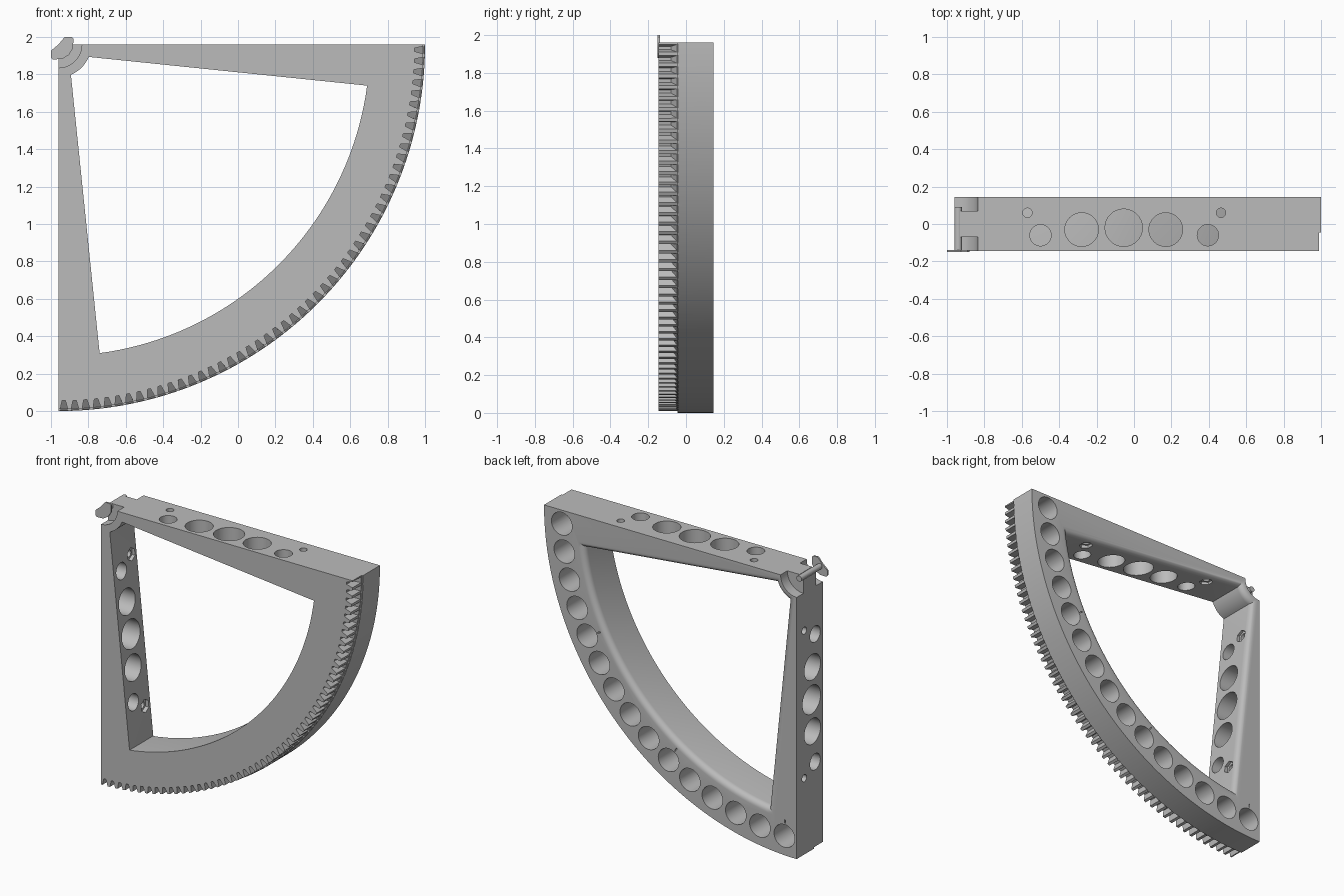
import bpy
import bmesh
from math import sin, cos, atan2, radians, pi
from mathutils import Vector

if "Cube" in bpy.data.objects:
    bpy.data.objects.remove(bpy.data.objects["Cube"])

OX, OZ = -0.96, 1.96       # pivot corner of the quarter frame
R = 1.96                   # rim radius
FRONT, BACK = -0.145, 0.145

grey = bpy.data.materials.new("grey_plastic")
grey.use_nodes = True
COLOUR = (0.5, 0.5, 0.5, 1)
grey.diffuse_color = COLOUR
grey.node_tree.nodes["Principled BSDF"].inputs["Base Color"].default_value = COLOUR


def place(u, v, y):
    """u runs along the top arm, v down the side arm, both from the pivot."""
    return Vector((OX + u, y, OZ - v))


def polar(r, a):
    return r * cos(a), r * sin(a)


def arc(r, a0, a1, n):
    return [polar(r, a0 + (a1 - a0) * i / n) for i in range(n + 1)]


def loft(bm, layers):
    """Solid through matching outlines, given as (points, y)."""
    rings = [[bm.verts.new(place(u, v, y)) for u, v in pts] for pts, y in layers]
    n = len(rings[0])
    for a, b in zip(rings, rings[1:]):
        for i in range(n):
            j = (i + 1) % n
            bm.faces.new((a[i], a[j], b[j], b[i]))
    bm.faces.new(rings[0][::-1])
    bm.faces.new(rings[-1])


def rod(bm, p, q, r, n=32):
    p, q = Vector(p), Vector(q)
    m = (q - p).to_track_quat('Z', 'Y').to_matrix().to_4x4()
    m.translation = (p + q) / 2
    bmesh.ops.create_cone(bm, cap_ends=True, segments=n, radius1=r, radius2=r,
                          depth=(q - p).length, matrix=m)


def finish(name, bm):
    bmesh.ops.recalc_face_normals(bm, faces=bm.faces)
    mesh = bpy.data.meshes.new(name)
    bm.to_mesh(mesh)
    bm.free()
    mesh.materials.append(grey)
    ob = bpy.data.objects.new(name, mesh)
    bpy.context.collection.objects.link(ob)
    return ob


def smooth(ob):
    bpy.ops.object.select_all(action='DESELECT')
    ob.select_set(True)
    bpy.context.view_layer.objects.active = ob
    bpy.ops.object.shade_smooth_by_angle(angle=radians(30))


# Solid quarter disc
bm = bmesh.new()
outline = [(0, 0)] + arc(R, 0, pi / 2, 96)
loft(bm, [(outline, FRONT), (outline, BACK)])
frame = finish("quarter_frame", bm)
cutters = []


def cutter(name, bm):
    ob = finish(name, bm)
    ob.hide_render = True
    cutters.append(ob)
    mod = frame.modifiers.new(name, 'BOOLEAN')
    mod.operation = 'DIFFERENCE'
    mod.solver = 'EXACT'
    mod.object = ob


# Window opening, rounded over at its back edge
def window(e):
    a, h = atan2(0.22 - e, 1.65), atan2(0.07 - e, 0.17)
    return arc(1.665 + e, a, pi / 2 - a, 64) + arc(0.175 - e, pi / 2 - h, h, 12)


bm = bmesh.new()
fillet = 0.04
layers = [(window(0), FRONT - 0.1)]
for i in range(7):
    t = i / 6 * pi / 2
    layers.append((window(fillet * (1 - cos(t))), BACK - fillet * (1 - sin(t))))
layers.append((window(fillet), BACK + 0.1))
loft(bm, layers)
cutter("window_cutter", bm)

# Toothed front half sits slightly inside the rim
bm = bmesh.new()
ring = arc(1.95, -0.08, pi / 2 + 0.08, 96) + arc(2.1, pi / 2 + 0.08, -0.08, 96)
loft(bm, [(ring, FRONT - 0.1), (ring, -0.045)])
cutter("tooth_ring_cutter", bm)

# Gaps between teeth, ramping out towards the back
TEETH = 52
pitch = pi / 2 / TEETH


def gap(a, root):
    def half(r):
        return pitch * (0.15 + 0.19 * (r - 1.905) / 0.045)
    top = 1.97
    return [polar(root, a - half(root)), polar(top, a - half(top)),
            polar(top, a + half(top)), polar(root, a + half(root))]


bm = bmesh.new()
for i in range(TEETH):
    a = (i + 0.5) * pitch
    loft(bm, [(gap(a, 1.905), FRONT - 0.1), (gap(a, 1.905), -0.08), (gap(a, 1.962), -0.04)])
cutter("tooth_gap_cutter", bm)

# Blind round pockets along the back of the rim
bm = bmesh.new()
for i in range(15):
    u, v = polar(1.825, radians(3 + 6 * i))
    rod(bm, place(u, v, -0.1), place(u, v, BACK + 0.05), 0.08)
cutter("rim_pocket_cutter", bm)

# Small index marks beside three pockets
bm = bmesh.new()
for deg in (27, 57, 87):
    a = radians(deg)
    mark = [polar(r, a + s) for r, s in ((1.71, -0.002), (1.735, -0.002), (1.735, 0.002), (1.71, 0.002))]
    loft(bm, [(mark, BACK - 0.01), (mark, BACK + 0.02)])
cutter("index_mark_cutter", bm)


# Holes through both arms, mirrored about the diagonal
def arm_holes(bm, holes, start, end, n=32):
    for d, y, r in holes:
        for flip in (False, True):
            s, e = start(d), end(d)
            p, q = ((s, d), (e, d)) if flip else ((d, s), (d, e))
            rod(bm, place(*p, y), place(*q, y), r, n)


bolts = [(0.39, 0.06, 0.025), (1.425, 0.06, 0.025)]
holes = [(0.46, -0.06, 0.057), (0.68, -0.03, 0.09), (0.905, -0.02, 0.1),
         (1.13, -0.03, 0.09), (1.355, -0.06, 0.057)]
bm = bmesh.new()
arm_holes(bm, holes + bolts, lambda d: -0.05, lambda d: 0.33)
cutter("arm_hole_cutter", bm)

# Hexagonal nut pockets on the inner side of the arms
bm = bmesh.new()
arm_holes(bm, [(d, y, 0.045) for d, y, r in bolts],
          lambda d: 0.03 + 0.1 * d, lambda d: 0.33, 6)
cutter("nut_pocket_cutter", bm)

# Pivot recesses front and back, joined by a narrow groove
bm = bmesh.new()
rod(bm, place(0, 0, FRONT - 0.1), place(0, 0, -0.07), 0.125, 48)
rod(bm, place(0, 0, 0.07), place(0, 0, BACK + 0.1), 0.125, 48)
cutter("pivot_recess_cutter", bm)
bm = bmesh.new()
rod(bm, place(0, 0, -0.3), place(0, 0, 0.3), 0.03)
cutter("pivot_groove_cutter", bm)

# Bake the cuts and drop the cutters
bpy.context.view_layer.update()
deps = bpy.context.evaluated_depsgraph_get()
baked = bpy.data.meshes.new_from_object(frame.evaluated_get(deps))
frame.modifiers.clear()
frame.data = baked
for ob in cutters:
    bpy.data.objects.remove(ob)
smooth(frame)

# Pivot pin with its thin lobed cap
bm = bmesh.new()
rod(bm, place(0.02, 0.02, FRONT), place(0.02, 0.02, 0.09), 0.02)
smooth(finish("pivot_pin", bm))

bm = bmesh.new()
half = [(0, 0), (0.025, -0.03), (0.035, -0.04), (0.07, -0.04), (0.08, -0.03), (0.078, 0.02)]
cap = half + [(0.056, 0.056)] + [(v, u) for u, v in half[:0:-1]]
loft(bm, [(cap, -0.15), (cap, -0.138)])
finish("pivot_cap", bm)
